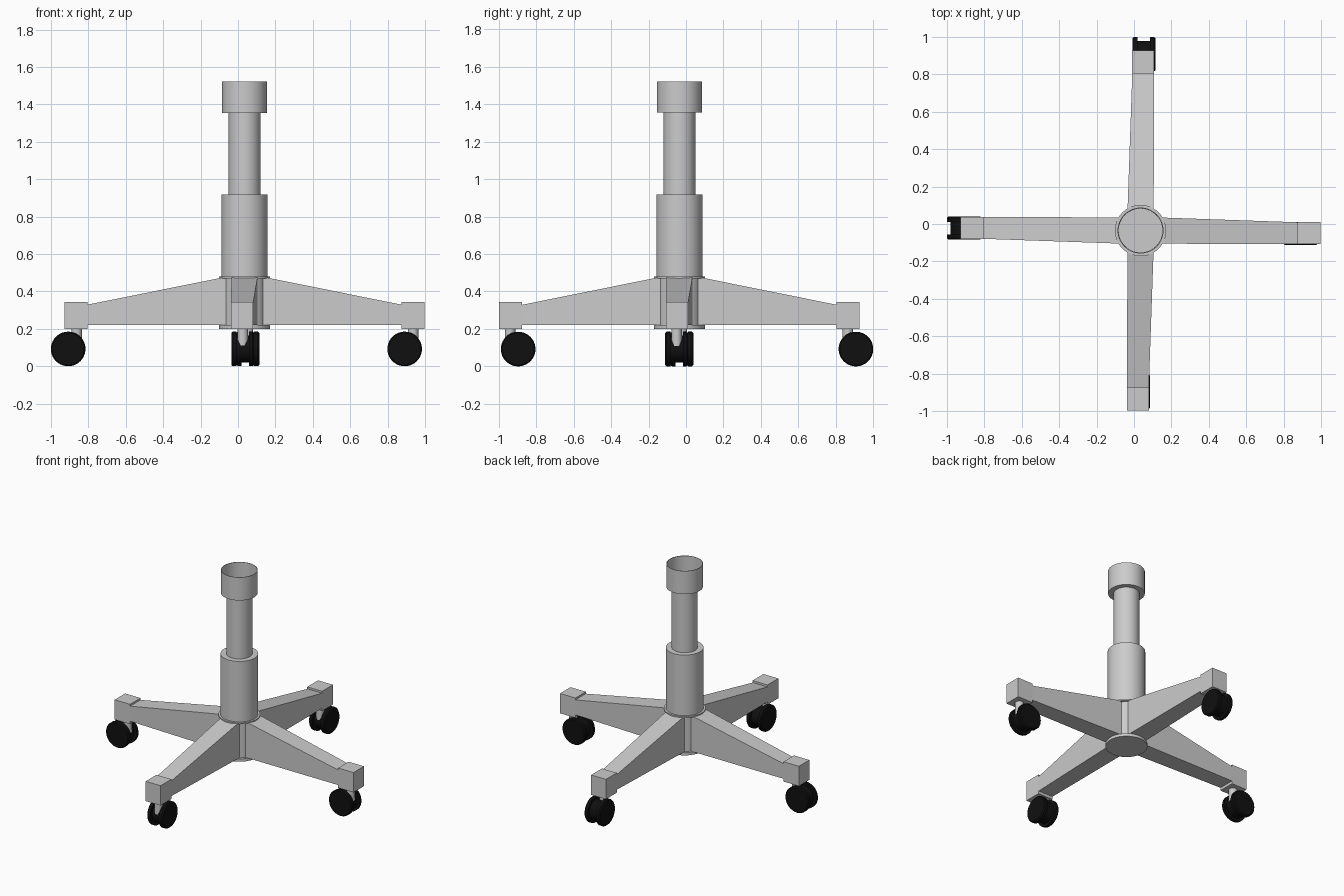
import bpy, bmesh, math
from mathutils import Matrix, Vector

if "Cube" in bpy.data.objects:
    bpy.data.objects.remove(bpy.data.objects["Cube"])

CX, CY = 0.035, -0.035          # column axis
black = bpy.data.materials.new("black_rubber")
black.diffuse_color = (0.005, 0.005, 0.005, 1)
black.use_nodes = True
black.node_tree.nodes["Principled BSDF"].inputs["Base Color"].default_value = black.diffuse_color


def finish(bm, name, mat=None, smooth=True):
    me = bpy.data.meshes.new(name)
    bm.to_mesh(me)
    bm.free()
    ob = bpy.data.objects.new(name, me)
    bpy.context.collection.objects.link(ob)
    if mat:
        me.materials.append(mat)
    if smooth:
        bpy.ops.object.select_all(action='DESELECT')
        bpy.context.view_layer.objects.active = ob
        ob.select_set(True)
        bpy.ops.object.shade_smooth_by_angle(angle=math.radians(30))
    return ob


def lathe(name, profile, matrix, mat=None, n=48, closed=True):
    """Spin an (r, z) profile around z, then place it."""
    bm = bmesh.new()
    vs = [bm.verts.new((r, 0, z)) for r, z in profile]
    edges = [bm.edges.new(p) for p in zip(vs, vs[1:])]
    bmesh.ops.spin(bm, geom=vs + edges, cent=(0, 0, 0), axis=(0, 0, 1),
                   angle=2 * math.pi, steps=n, use_duplicate=False)
    bmesh.ops.remove_doubles(bm, verts=bm.verts, dist=1e-5)
    bmesh.ops.recalc_face_normals(bm, faces=bm.faces)
    bm.transform(matrix)
    return finish(bm, name, mat)


def arm(name, angle):
    """Tapered arm with a raised end block, built along +x."""
    bm = bmesh.new()

    def loft(a, b):
        # each section: x, y_low, y_high, z_low, z_high
        rings = []
        for x, y0, y1, z0, z1 in (a, b):
            rings.append([bm.verts.new((x, y, z)) for y, z in
                          ((y0, z0), (y1, z0), (y1, z1), (y0, z1))])
        p, q = rings
        bm.faces.new(p)
        bm.faces.new(q[::-1])
        for i in range(4):
            j = (i + 1) % 4
            bm.faces.new((p[i], q[i], q[j], p[j]))

    loft((0.10, -0.07, 0.07, 0.22, 0.478), (0.845, -0.073, 0.044, 0.22, 0.328))
    loft((0.84, -0.073, 0.046, 0.20, 0.343), (0.963, -0.073, 0.046, 0.20, 0.343))
    bmesh.ops.recalc_face_normals(bm, faces=bm.faces)
    bm.transform(Matrix.Translation((CX, CY, 0)) @ Matrix.Rotation(angle, 4, 'Z'))
    finish(bm, name, smooth=False)


# Central hub with thin flanges, outer column, inner tube
axis = Matrix.Translation((CX, CY, 0))
lathe("hub", [(0, 0.2), (0.137, 0.2), (0.137, 0.22), (0.12, 0.22), (0.12, 0.47),
              (0.137, 0.47), (0.137, 0.48), (0, 0.48)], axis)
lathe("outer_column", [(0, 0.475), (0.123, 0.475), (0.123, 0.917), (0, 0.917)], axis)
lathe("inner_tube", [(0, 0.91), (0.085, 0.91), (0.085, 1.36), (0, 1.36)], axis)
# Open seat socket on top
lathe("seat_socket", [(0.085, 1.355), (0.12, 1.355), (0.12, 1.522), (0.117, 1.522),
                      (0.117, 1.362), (0, 1.362)], axis)

# Four arms
for i in range(4):
    arm(f"arm_{i + 1}", i * math.pi / 2)

# Twin-wheel casters: stem x, stem y, trail direction
wheel = [(0, -0.061), (0.086, -0.061), (0.0925, -0.053), (0.0925, -0.033), (0.072, -0.033)]
wheel += [(r, -z) for r, z in reversed(wheel)]
casters = [(0.936, -0.05, (-0.045, 0)), (-0.863, -0.022, (-0.045, 0)),
           (0.053, 0.864, (0, 0.0435)), (0.025, -0.94, (0, 0.0435))]
for i, (x, y, (tx, ty)) in enumerate(casters):
    lathe(f"caster_stem_{i + 1}", [(0, 0.11), (0.028, 0.11), (0.028, 0.21), (0, 0.21)],
          Matrix.Translation((x, y, 0)), n=24)
    turn = Vector((0, 1, 0) if tx else (1, 0, 0)).to_track_quat('Z', 'Y').to_matrix().to_4x4()
    lathe(f"caster_wheels_{i + 1}", wheel,
          Matrix.Translation((x + tx, y + ty, 0.0925)) @ turn, black, n=40)
